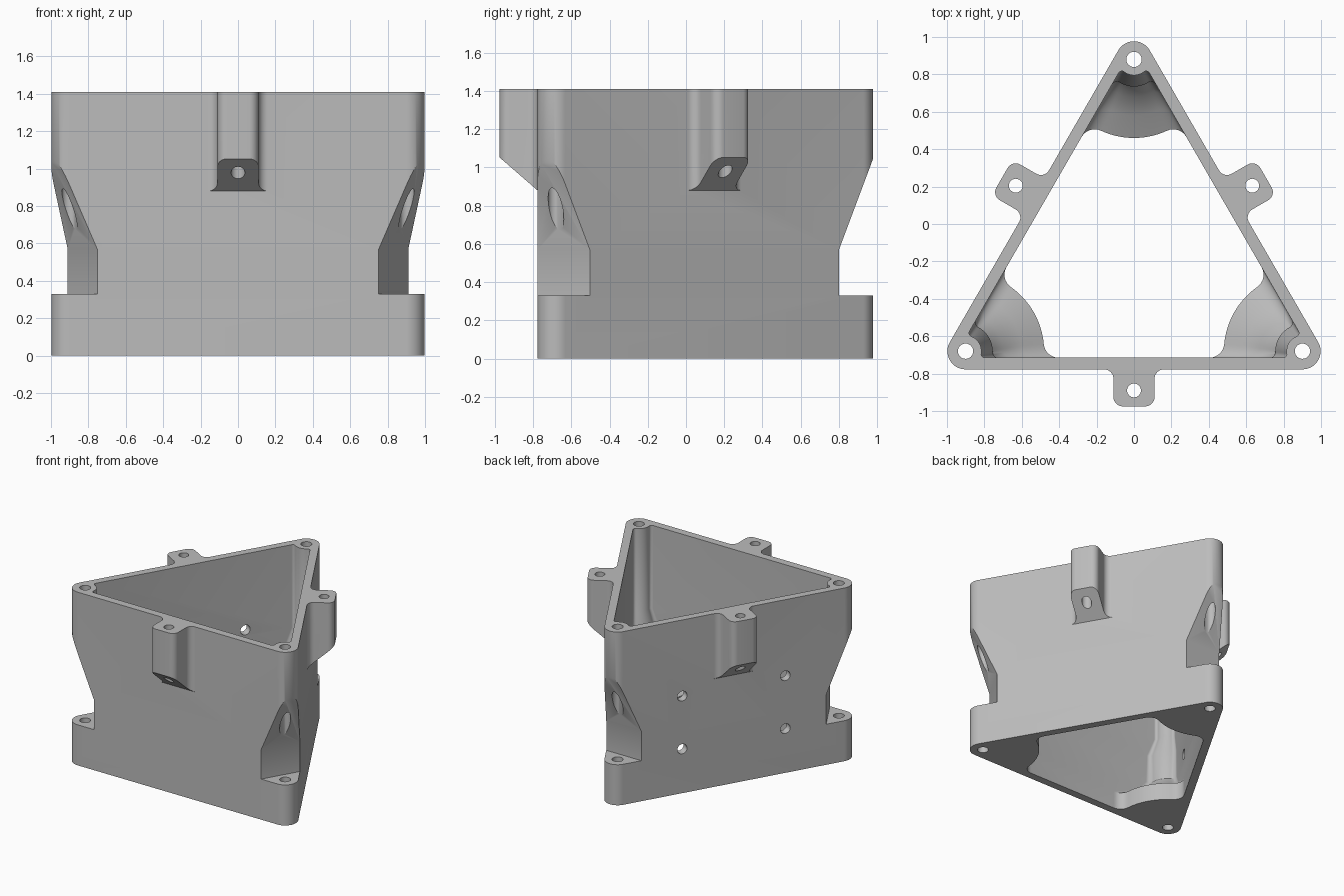
import bpy, bmesh, math
from mathutils import Vector, Matrix

if "Cube" in bpy.data.objects:
    bpy.data.objects.remove(bpy.data.objects["Cube"])

H = 1.41          # total height
YC = -0.16        # triangle centre on y
HOLE_D = 1.04     # corner screw distance from centre
EDGE = 0.52       # centre to the line through two corner screws
WALL_IN = 0.555   # centre to inner wall face
WALL_OUT = 0.617  # centre to outer wall face
CENTRE = Matrix.Translation((0, YC, 0))

grey = bpy.data.materials.new("plain_grey")
grey.diffuse_color = (0.5, 0.5, 0.5, 1)
grey.use_nodes = True
grey.node_tree.nodes["Principled BSDF"].inputs["Base Color"].default_value = grey.diffuse_color


def turn(k):
    """Place a part modelled for the front side / back corner at repeat k."""
    return CENTRE @ Matrix.Rotation(math.radians(120 * k), 4, 'Z')


def arc(cx, cy, r, a0, a1, n):
    return [(cx + r * math.cos(math.radians(a0 + (a1 - a0) * i / n)),
             cy + r * math.sin(math.radians(a0 + (a1 - a0) * i / n))) for i in range(n + 1)]


def loft(name, rings, matrix=Matrix()):
    """Closed solid through rings of equal point count."""
    bm = bmesh.new()
    loops = [[bm.verts.new(p) for p in ring] for ring in rings]
    n = len(loops[0])
    for a, b in zip(loops, loops[1:]):
        for i in range(n):
            j = (i + 1) % n
            bm.faces.new((a[i], a[j], b[j], b[i]))
    bm.faces.new(loops[0][::-1])
    bm.faces.new(loops[-1])
    bmesh.ops.recalc_face_normals(bm, faces=bm.faces)
    me = bpy.data.meshes.new(name)
    bm.to_mesh(me)
    bm.free()
    me.transform(matrix)
    me.materials.append(grey)
    ob = bpy.data.objects.new(name, me)
    bpy.context.collection.objects.link(ob)
    return ob


def prism(name, pts, z0, z1, matrix=Matrix()):
    return loft(name, [[(x, y, z) for x, y in pts] for z in (z0, z1)], matrix)


def combine(target, tool, op):
    mod = target.modifiers.new(op, 'BOOLEAN')
    mod.operation, mod.object, mod.solver = op, tool, 'EXACT'
    bpy.context.view_layer.objects.active = target
    bpy.ops.object.modifier_apply(modifier=mod.name)
    bpy.data.objects.remove(tool)


# Outer shell: triangle with rounded corners
outline = []
for k in range(3):
    a = 90 + 120 * k
    cx, cy = HOLE_D * math.cos(math.radians(a)), HOLE_D * math.sin(math.radians(a))
    outline += arc(cx, cy, WALL_OUT - EDGE, a - 60, a + 60, 20)
housing = prism("housing", outline, 0, H, CENTRE)

# Side lugs: rounded tabs blended into the wall, with a sloping underside
half, tip, rc, rf = 0.11, -0.815, 0.05, 0.05
right = arc(half - rc, tip + rc, rc, -90, 0, 8)
right += arc(half + rf, -WALL_OUT - rf, rf, 180, 90, 8)
right += [(half + rf, -WALL_OUT + 0.03)]
lug_pts = right + [(-x, y) for x, y in reversed(right)]
for k in range(3):
    under = [(x, y, 0.88 + 0.87 * (-WALL_OUT - y)) for x, y in lug_pts]
    lug = loft("lug", [under, [(x, y, H) for x, y in lug_pts]], turn(k))
    combine(housing, lug, 'UNION')


def cavity_ring(r, f, z):
    """Inner triangle with a round boss of radius r in each corner, blended by f."""
    off = WALL_IN - EDGE
    s = math.sqrt((r + f) ** 2 - (f - off) ** 2)
    # local frame at the front wall's right end, screw at (0, 0)
    fx, fy = -s, f - off
    touch = math.degrees(math.atan2(-fy, -fx))
    blend = arc(fx, fy, f, -90, touch, 8)
    a1 = math.degrees(math.atan2(fy, fx)) % 360
    boss = arc(0, 0, r, a1, 300 - a1, 16)[1:-1]
    # mirror the blend about the corner's bisector (150 degrees)
    c, d = math.cos(math.radians(300)), math.sin(math.radians(300))
    mirrored = [(x * c + y * d, x * d - y * c) for x, y in reversed(blend)]
    ox, oy = HOLE_D * math.cos(math.radians(-30)), -EDGE
    corner = [Vector((x + ox, y + oy, z)) for x, y in blend + boss + mirrored]
    return [turn(k) @ p for k in range(3) for p in corner]


# Cavity: wide corner shelves at the bottom, slim screw bosses at the top
cavity = loft("cavity", [cavity_ring(*v) for v in (
    (0.42, 0.08, -0.1), (0.42, 0.08, 0.14), (0.30, 0.07, 0.20), (0.20, 0.05, 0.26),
    (0.145, 0.04, 0.34), (0.145, 0.03, 0.57), (0.085, 0.02, 0.735), (0.085, 0.02, H + 0.1))])
combine(housing, cavity, 'DIFFERENCE')

# Corner recesses, corner screw holes and lug holes
recess = [(0.96, 0.33), (1.3, 0.33), (1.3, 1.477), (0.96, 0.57)]
for k in range(3):
    cut = loft("recess", [[(x, d, z) for d, z in recess] for x in (-0.4, 0.4)], turn(k))
    combine(housing, cut, 'DIFFERENCE')
    for y, r, z0 in ((HOLE_D, 0.041, -0.1), (-0.73, 0.037, 0.7)):
        hole = prism("hole", arc(0, y, r, 0, 345, 23), z0, H + 0.1, turn(k))
        combine(housing, hole, 'DIFFERENCE')

# Four mounting holes through the back left wall
for s in (-0.42, 0.42):
    for z in (0.36, 0.79):
        circle = arc(s, z, 0.04, 0, 345, 23)
        hole = loft("hole", [[(x, y, h) for x, h in circle] for y in (-0.7, -0.5)], turn(2))
        combine(housing, hole, 'DIFFERENCE')

bpy.ops.object.select_all(action='DESELECT')
housing.select_set(True)
bpy.context.view_layer.objects.active = housing
bpy.ops.object.shade_smooth_by_angle(angle=math.radians(30))
